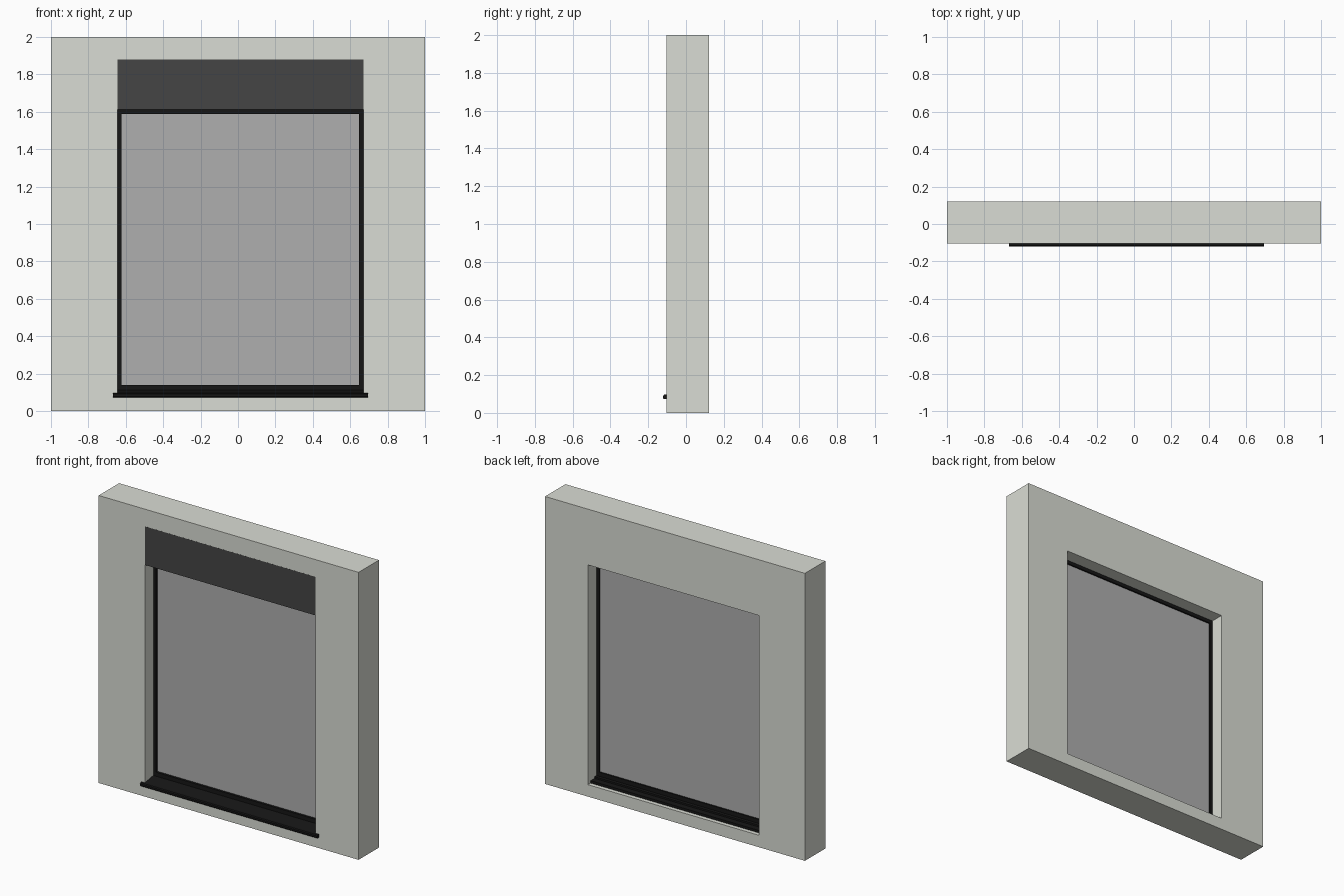
import bpy, bmesh

if "Cube" in bpy.data.objects:
    bpy.data.objects.remove(bpy.data.objects["Cube"])

CX = 0.0125              # window centre in x
HALF = 0.6575            # half width of the opening
X0, X1 = CX - HALF, CX + HALF
FRONT, BACK = -0.103, 0.121
Z0, Z1, Z2 = 0.083, 1.612, 1.88


def material(name, rgb):
    m = bpy.data.materials.new(name)
    m.diffuse_color = (*rgb, 1)
    m.use_nodes = True
    m.node_tree.nodes["Principled BSDF"].inputs["Base Color"].default_value = m.diffuse_color
    return m


PLASTER = material("plaster", (0.70, 0.72, 0.66))
BLACK = material("black_metal", (0.008, 0.008, 0.008))
DARK = material("dark_panel", (0.06, 0.06, 0.06))
GLASS = material("grey_glass", (0.43, 0.43, 0.43))


def extrude_x(name, profile, x0, x1, mat):
    """Extrude a (y, z) profile along x."""
    bm = bmesh.new()
    face = bm.faces.new([bm.verts.new((x0, y, z)) for y, z in profile])
    ext = bmesh.ops.extrude_face_region(bm, geom=[face])
    moved = [v for v in ext["geom"] if isinstance(v, bmesh.types.BMVert)]
    bmesh.ops.translate(bm, vec=(x1 - x0, 0, 0), verts=moved)
    bmesh.ops.recalc_face_normals(bm, faces=bm.faces)
    me = bpy.data.meshes.new(name)
    bm.to_mesh(me)
    bm.free()
    me.materials.append(mat)
    ob = bpy.data.objects.new(name, me)
    bpy.context.collection.objects.link(ob)
    return ob


def box(name, x0, x1, y0, y1, z0, z1, mat):
    return extrude_x(name, [(y0, z0), (y1, z0), (y1, z1), (y0, z1)], x0, x1, mat)


# Wall with the opening and the notch for the shutter box
wall = box("wall", -1, 1, FRONT, BACK, 0, 2, PLASTER)
cutter = extrude_x("opening_cutter", [(-0.3, Z0), (0.3, Z0), (0.3, Z1), (-0.012, Z1),
                                      (-0.012, Z2), (-0.3, Z2)], X0, X1, PLASTER)
cut = wall.modifiers.new("opening", "BOOLEAN")
cut.object = cutter
cut.operation = "DIFFERENCE"
cut.solver = "EXACT"
bpy.context.view_layer.objects.active = wall
bpy.ops.object.modifier_apply(modifier=cut.name)
bpy.data.objects.remove(cutter)

# Shutter box, flush with the wall front
box("shutter_box", X0, X1, FRONT - 0.0005, -0.012, Z1, Z2, DARK)

# Window frame
W, FY0, FY1 = 0.022, -0.01, 0.028
box("frame_left", X0, X0 + W, FY0, FY1, Z0, Z1, BLACK)
box("frame_right", X1 - W, X1, FY0, FY1, Z0, Z1, BLACK)
box("frame_top", X0 + W, X1 - W, FY0, FY1, Z1 - 0.024, Z1, BLACK)
box("frame_bottom", X0 + W, X1 - W, FY0, FY1, Z0, 0.14, BLACK)

# Glass pane
box("glass", X0 + W, X1 - W, 0.006, 0.018, 0.14, Z1 - 0.024, GLASS)

# Outer sloping sill, its wider front lip, and the stepped inner sill
extrude_x("outer_sill", [(FRONT, Z0), (FY0, Z0), (FY0, 0.112), (FRONT, 0.096)], X0, X1, BLACK)
extrude_x("sill_lip", [(FRONT, 0.073), (-0.117, 0.073), (-0.121, 0.078), (-0.121, 0.09),
                       (-0.116, 0.096), (FRONT, 0.097)], X0 - 0.024, X1 + 0.024, BLACK)
extrude_x("inner_sill", [(FY1, Z0), (0.092, Z0), (0.092, 0.1), (0.05, 0.1),
                         (0.05, 0.112), (FY1, 0.112)], X0, X1, BLACK)
